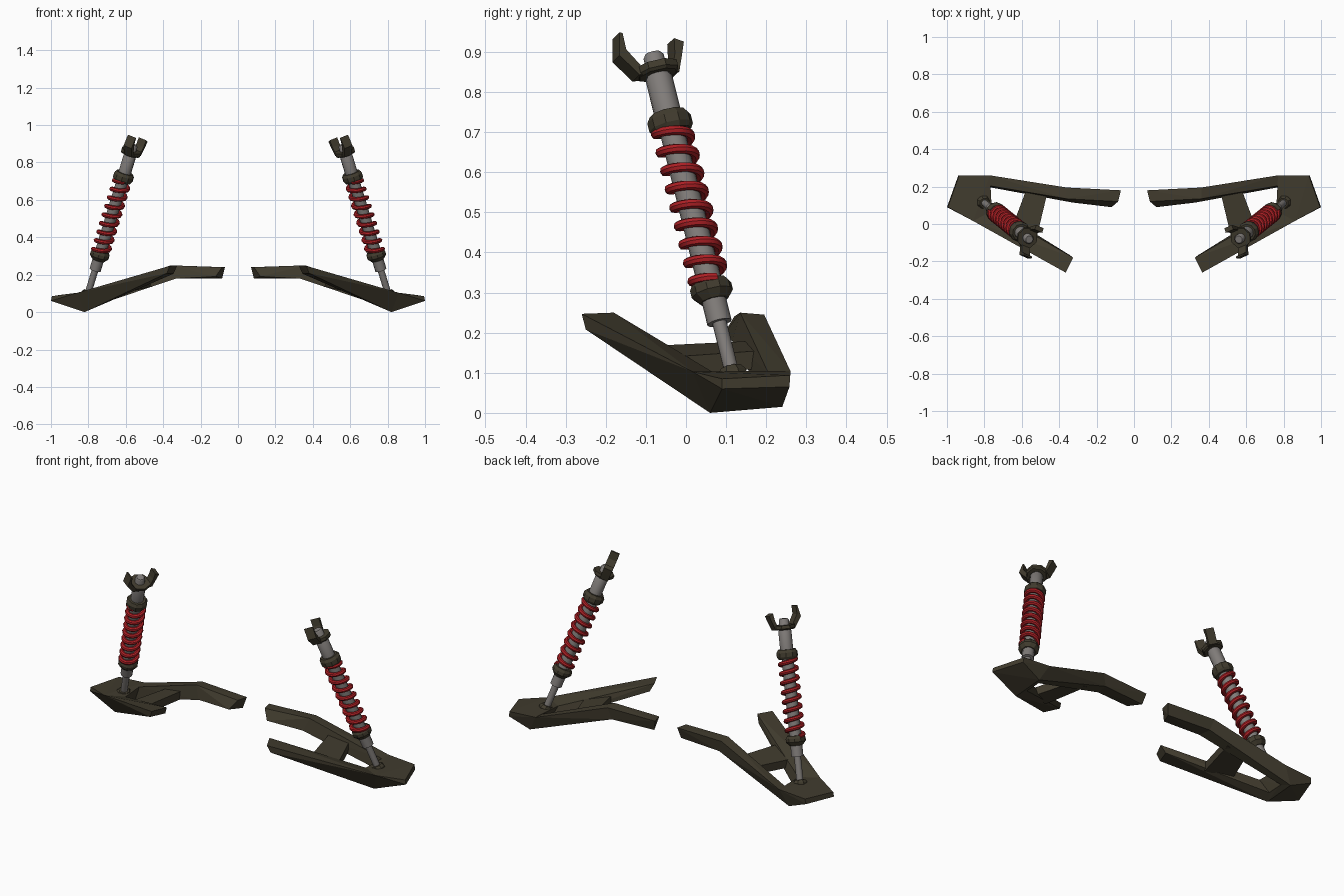
import bpy, bmesh, math
from mathutils import Vector

if "Cube" in bpy.data.objects:
    bpy.data.objects.remove(bpy.data.objects["Cube"])


def material(name, rgb):
    m = bpy.data.materials.new(name)
    m.diffuse_color = (*rgb, 1)
    m.use_nodes = True
    m.node_tree.nodes["Principled BSDF"].inputs["Base Color"].default_value = m.diffuse_color
    return m


OLIVE = material("dark_olive", (0.052, 0.044, 0.027))
RED = material("spring_red", (0.42, 0.014, 0.018))
GREY = material("steel_grey", (0.215, 0.20, 0.19))

# Shock axis frame: U runs up the shock, W across the top bracket, D outwards
BASE = Vector((0.805, 0.117, 0.09))
U = (Vector((0.563, -0.08, 0.885)) - BASE).normalized()
W = Vector((-0.43, 0.9, 0.093))
W = (W - U * W.dot(U)).normalized()
D = W.cross(U)


def at(d, w, s):
    return BASE + D * d + W * w + U * s


def finish(name, bm, mat, smooth=False):
    bmesh.ops.recalc_face_normals(bm, faces=bm.faces)
    me = bpy.data.meshes.new(name)
    bm.to_mesh(me)
    bm.free()
    me.materials.append(mat)
    ob = bpy.data.objects.new(name, me)
    bpy.context.collection.objects.link(ob)
    if smooth:
        bpy.context.view_layer.objects.active = ob
        ob.select_set(True)
        bpy.ops.object.shade_smooth_by_angle(angle=math.radians(40))
        ob.select_set(False)
    ob.modifiers.new("mirror", 'MIRROR').use_clip = False
    return ob


def hull(name, pts):
    bm = bmesh.new()
    for p in pts:
        bm.verts.new(p)
    r = bmesh.ops.convex_hull(bm, input=bm.verts)
    loose = [v for v in bm.verts if not v.link_faces]
    bmesh.ops.delete(bm, geom=loose, context='VERTS')
    bmesh.ops.dissolve_limit(bm, angle_limit=math.radians(3),
                             verts=bm.verts, edges=bm.edges)
    return finish(name, bm, OLIVE)


def skin(bm, rings):
    """Join closed rings of points and cap both ends."""
    vs = [[bm.verts.new(p) for p in ring] for ring in rings]
    n = len(vs[0])
    for a, b in zip(vs, vs[1:]):
        for i in range(n):
            j = (i + 1) % n
            bm.faces.new((a[i], a[j], b[j], b[i]))
    bm.faces.new(vs[0])
    bm.faces.new(vs[-1])


def lathe(name, profile, mat, n, smooth=False):
    bm = bmesh.new()
    skin(bm, [[at(r * math.cos(math.tau * i / n), r * math.sin(math.tau * i / n), s)
               for i in range(n)] for r, s in profile])
    return finish(name, bm, mat, smooth)


# Control arm: outer plate
hull("outer_plate", [
    (0.86, 0.016, 0.103), (0.995, 0.09, 0.085), (0.935, 0.26, 0.094),
    (0.77, 0.26, 0.105), (0.775, 0.205, 0.10), (0.76, 0.07, 0.10),
    (1.0, 0.09, 0.06), (0.94, 0.258, 0.065),
    (0.82, 0.06, 0.0), (0.82, 0.24, 0.015), (0.79, 0.11, 0.02), (0.79, 0.20, 0.025)])

# Control arm: front leg
hull("front_arm", [
    (0.365, -0.26, 0.247), (0.325, -0.18, 0.25),
    (0.345, -0.165, 0.205), (0.38, -0.25, 0.208),
    (0.86, 0.016, 0.103), (0.76, 0.07, 0.10),
    (0.79, 0.11, 0.02), (0.82, 0.06, 0.0)])

# Control arm: rear leg, sloped part and level inner part
knee = [(0.36, 0.195, 0.245), (0.36, 0.135, 0.25),
        (0.33, 0.115, 0.18), (0.34, 0.185, 0.18)]
hull("rear_arm_sloped", knee + [
    (0.77, 0.26, 0.105), (0.775, 0.205, 0.10),
    (0.79, 0.20, 0.025), (0.82, 0.24, 0.015)])
hull("rear_arm_level", knee + [
    (0.07, 0.18, 0.24), (0.085, 0.12, 0.24),
    (0.12, 0.09, 0.19), (0.085, 0.165, 0.18)])

# Control arm: cross brace
brace = [(0.645, 0.0, 0.142), (0.575, 0.185, 0.155),
         (0.46, 0.18, 0.18), (0.52, -0.07, 0.168)]
hull("cross_brace", brace + [(x, y, z - 0.045) for x, y, z in brace])

# Shock absorber
lathe("lower_mount", [(0.038, -0.025), (0.038, 0.01), (0.028, 0.024)], OLIVE, 8)
lathe("shock_rod", [(0.018, -0.02), (0.018, 0.15)], GREY, 12, True)
lathe("shock_body", [(0.031, 0.145), (0.031, 0.69)], GREY, 12, True)
lathe("lower_spring_seat", [(0.036, 0.203), (0.053, 0.223), (0.053, 0.241), (0.044, 0.255)],
      OLIVE, 10)
lathe("upper_spring_seat", [(0.048, 0.655), (0.056, 0.668), (0.056, 0.69), (0.046, 0.705)],
      OLIVE, 10)
lathe("upper_tube", [(0.034, 0.69), (0.034, 0.80), (0.026, 0.812), (0.026, 0.858),
                     (0.02, 0.866)], GREY, 12, True)

# Coil spring
TURNS, PER, WIRE, R = 8.4, 14, 0.0125, 0.042
steps = int(TURNS * PER)
rings = []
for k in range(steps + 1):
    a = -math.tau * k / PER
    s = 0.25 + 0.412 * k / steps
    rings.append([at((R + WIRE * math.cos(b)) * math.cos(a),
                     (R + WIRE * math.cos(b)) * math.sin(a),
                     s + WIRE * math.sin(b))
                  for b in (math.tau * i / 8 for i in range(8))])
bm = bmesh.new()
skin(bm, rings)
finish("coil_spring", bm, RED, True)

# Top bracket: base disc and bent prongs
lathe("bracket_base", [(0.05, 0.808), (0.057, 0.815), (0.057, 0.832)], OLIVE, 8)


def prong(name, outline, d0, d1):
    bm = bmesh.new()
    skin(bm, [[at(d, w, 0.822 + s) for w, s in outline] for d in (d0, d1)])
    finish(name, bm, OLIVE)


prong("front_prong", [(-0.035, -0.012), (-0.056, -0.012), (-0.097, 0.044),
                      (-0.082, 0.104), (-0.074, 0.102), (-0.075, 0.058),
                      (-0.045, 0.01), (-0.035, 0.01)], -0.036, 0.012)
prong("rear_prong", [(0.035, -0.012), (0.056, -0.012), (0.074, 0.03), (0.088, 0.064),
                     (0.064, 0.076), (0.056, 0.036), (0.045, 0.01), (0.035, 0.01)],
      -0.038, 0.008)
